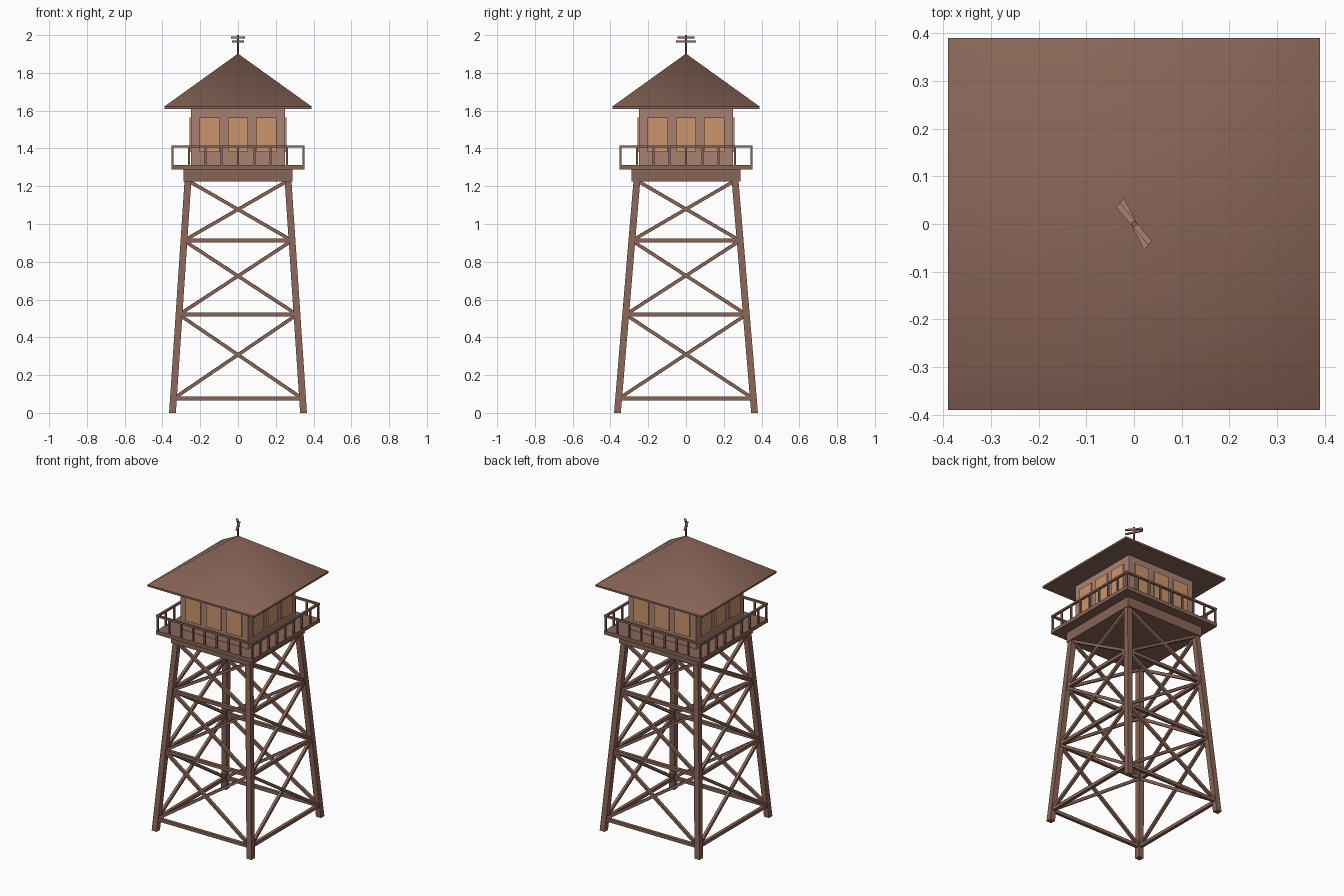
import bpy, bmesh, math
from mathutils import Vector, Matrix

if "Cube" in bpy.data.objects:
    bpy.data.objects.remove(bpy.data.objects["Cube"])

def material(name, rgb):
    m = bpy.data.materials.new(name)
    m.diffuse_color = (*rgb, 1)
    m.use_nodes = True
    m.node_tree.nodes["Principled BSDF"].inputs["Base Color"].default_value = m.diffuse_color
    return m

WOOD = material("wood", (0.25, 0.13, 0.095))
WALL = material("wall", (0.40, 0.22, 0.17))
PANE = material("pane", (0.60, 0.30, 0.15))

def finish(bm, name, mat):
    bmesh.ops.recalc_face_normals(bm, faces=bm.faces)
    me = bpy.data.meshes.new(name)
    bm.to_mesh(me)
    bm.free()
    me.materials.append(mat)
    ob = bpy.data.objects.new(name, me)
    bpy.context.collection.objects.link(ob)
    return ob

def add_box(bm, c, s, rot=0):
    m = Matrix.Translation(c) @ Matrix.Rotation(rot, 4, 'Z') @ Matrix.Diagonal((*s, 1))
    return bmesh.ops.create_cube(bm, size=1, matrix=m)["verts"]

def add_beam(bm, a, b, t):
    a, b = Vector(a), Vector(b)
    d = b - a
    q = d.to_track_quat('Z', 'Y').to_matrix().to_4x4()
    m = Matrix.Translation((a + b) / 2) @ q @ Matrix.Diagonal((t, t, d.length, 1))
    bmesh.ops.create_cube(bm, size=1, matrix=m)

# leg centre line at a height
H = 1.23
def leg(sx, sy, z):
    t = z / H
    return Vector((sx * (0.347 - 0.082 * t), sy * (0.363 - 0.103 * t), z))

corners = [(-1, -1), (1, -1), (1, 1), (-1, 1)]

# splayed legs with level ends
bm = bmesh.new()
for sx, sy in corners:
    for v in add_box(bm, (0, 0, H / 2), (0.036, 0.036, H)):
        v.co += leg(sx, sy, v.co.z) - Vector((0, 0, v.co.z))
finish(bm, "tower_legs", WOOD)

# girts and cross braces on all four sides
girts, braces = bmesh.new(), bmesh.new()
levels = [0.075, 0.52, 0.912, H]
for i, p in enumerate(corners):
    q = corners[(i + 1) % 4]
    for z0, z1 in zip(levels, levels[1:]):
        add_beam(girts, leg(*p, z0), leg(*q, z0), 0.021)
        add_beam(braces, leg(*p, z0), leg(*q, z1), 0.018)
        add_beam(braces, leg(*q, z0), leg(*p, z1), 0.018)
finish(girts, "girts", WOOD)
finish(braces, "cross_braces", WOOD)

# platform
bm = bmesh.new()
add_box(bm, (0, 0, 1.2575), (0.575, 0.575, 0.065))
finish(bm, "platform_base", WOOD)
bm = bmesh.new()
add_box(bm, (0, 0, 1.301), (0.705, 0.705, 0.024))
finish(bm, "deck", WOOD)

# railing, and cabin windows, repeated by quarter turns
rail, panes = bmesh.new(), bmesh.new()
R = 0.346
for k in range(4):
    turn = Matrix.Rotation(k * math.pi / 2, 3, 'Z')
    a = k * math.pi / 2
    for i in range(8):
        add_box(rail, turn @ Vector((-R + i * R / 4, -R, 1.36)), (0.011, 0.011, 0.1), a)
    add_box(rail, turn @ Vector((0, -R, 1.41)), (2 * R + 0.012, 0.014, 0.012), a)
    for x in (-0.15, 0, 0.15):
        add_box(panes, turn @ Vector((x, -0.25, 1.473)), (0.108, 0.012, 0.182), a)
finish(rail, "railing", WOOD)
finish(panes, "windows", PANE)

# cabin
bm = bmesh.new()
add_box(bm, (0, 0, 1.463), (0.496, 0.496, 0.31))
finish(bm, "cabin_walls", WALL)

# hip roof with thin eave, softly shaded across the hips
bm = bmesh.new()
E = 0.39
low = [bm.verts.new((x * E, y * E, 1.61)) for x, y in corners]
top = [bm.verts.new((x * E, y * E, 1.622)) for x, y in corners]
apex = bm.verts.new((0, 0, 1.902))
bm.faces.new(low)
for i in range(4):
    j = (i + 1) % 4
    bm.faces.new((low[i], low[j], top[j], top[i]))
    bm.faces.new((top[i], top[j], apex))
bm.normal_update()
for f in bm.faces:
    f.smooth = f.normal.z > 0.1
for e in bm.edges:
    e.smooth = apex in e.verts
finish(bm, "roof", WOOD)

# mast with two crossed vane bars
bm = bmesh.new()
bmesh.ops.create_cone(bm, cap_ends=True, segments=8, radius1=0.006, radius2=0.006,
                      depth=0.12, matrix=Matrix.Translation((0, 0, 1.94)))
finish(bm, "mast", WOOD)
bm = bmesh.new()
add_box(bm, (0, 0, 1.987), (0.105, 0.012, 0.009), math.radians(130))
add_box(bm, (0, 0, 1.966), (0.112, 0.012, 0.009), math.radians(117))
finish(bm, "vane_bars", WALL)
